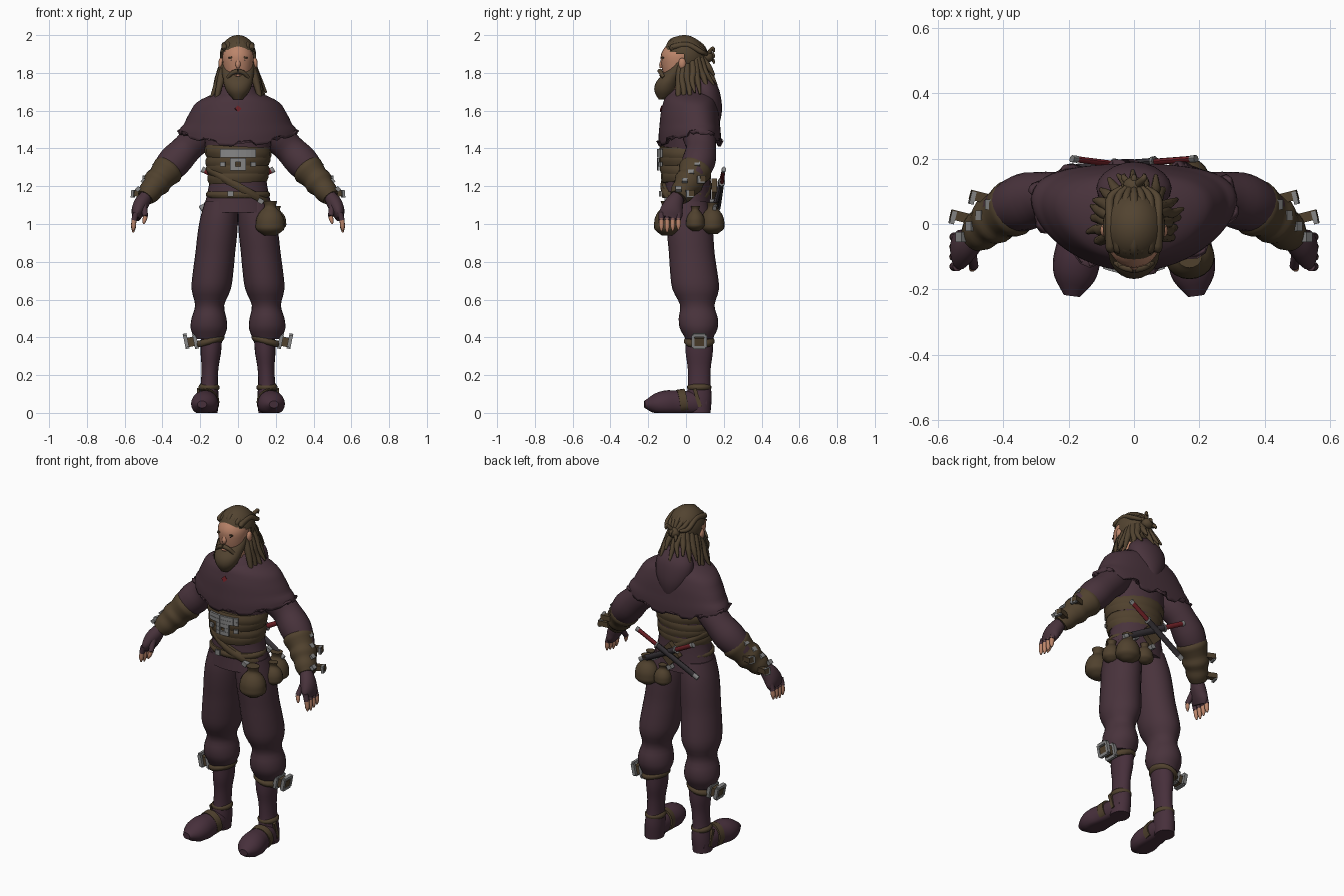
import bpy, bmesh, math, random
from mathutils import Vector, Matrix, Euler

random.seed(4)
cube = bpy.data.objects.get("Cube")
if cube:
    bpy.data.objects.remove(cube, do_unlink=True)


def material(name, *rgb):
    mat = bpy.data.materials.new(name)
    mat.use_nodes = True
    mat.diffuse_color = (*rgb, 1)
    mat.node_tree.nodes["Principled BSDF"].inputs["Base Color"].default_value = (*rgb, 1)
    return mat


cloth = material("plum cloth", .066, .033, .045)
boot = material("boot plum", .063, .029, .044)
leather = material("brown leather", .08, .053, .027)
hair = material("brown hair", .085, .057, .03)
skin = material("skin", .5, .235, .145)
steel = material("steel", .24, .24, .24)
red = material("dark red", .16, .015, .02)
dark = material("dark sheath", .035, .03, .035)


def finish(name, bm, mat, angle=50):
    bmesh.ops.recalc_face_normals(bm, faces=bm.faces)
    mesh = bpy.data.meshes.new(name)
    bm.to_mesh(mesh)
    bm.free()
    mesh.materials.append(mat)
    mesh.polygons.foreach_set("use_smooth", [True] * len(mesh.polygons))
    mesh.set_sharp_from_angle(angle=math.radians(angle))
    part = bpy.data.objects.new(name, mesh)
    bpy.context.collection.objects.link(part)
    return part


def spline(values, t):
    """Smooth curve through evenly spaced numbers or vectors."""
    last = len(values) - 1
    if not last:
        return values[0]
    ends = [2 * values[0] - values[1], *values, 2 * values[-1] - values[-2]]
    i = min(int(t * last), last - 1)
    f = t * last - i
    a, b, c, d = ends[i:i + 4]
    return b + ((c - a) * f + (2 * a - 5 * b + 4 * c - d) * f ** 2 + (3 * b - a - 3 * c + d) * f ** 3) / 2


def loft(name, mat, path, radii, depth=(1,), sides=20, steps=18, level=False, caps=True, warp=None, mirror=1):
    """Skin a path with ovals; radii and depth ratios are spread evenly along it."""
    path = [Vector((x * mirror, y, z)) for x, y, z in path]
    centers = [spline(path, i / steps) for i in range(steps + 1)]
    bm, loops = bmesh.new(), []
    for i, center in enumerate(centers):
        across, deep = Vector((1, 0, 0)), Vector((0, 1, 0))
        if not level:
            along = (centers[min(i + 1, steps)] - centers[max(i - 1, 0)]).normalized()
            across = (across - along * across.dot(along)).normalized()
            deep = along.cross(across)
        radius, ratio = spline(radii, i / steps), spline(depth, i / steps)
        loop = []
        for q in range(sides):
            turn = math.tau * q / sides
            co = center + radius * (across * math.cos(turn) + deep * ratio * math.sin(turn))
            loop.append(bm.verts.new(warp(co, q, i == steps) if warp else co))
        loops.append(loop)
    for low, high in zip(loops, loops[1:]):
        for q in range(sides):
            r = (q + 1) % sides
            bm.faces.new((low[q], low[r], high[r], high[q]))
    if caps:
        bm.faces.new(loops[0])
        bm.faces.new(loops[-1])
    return finish(name, bm, mat)


def ball(name, mat, place, size, keep=None, sides=12):
    bm = bmesh.new()
    bmesh.ops.create_uvsphere(bm, u_segments=sides, v_segments=sides, radius=1,
                              matrix=Matrix.LocRotScale(Vector(place), None, Vector(size)))
    if keep:
        gone = [face for face in bm.faces if not keep(face.calc_center_median())]
        bmesh.ops.delete(bm, geom=gone, context='FACES')
    return finish(name, bm, mat)


def box(name, mat, place, size, turn=(0, 0, 0)):
    bm = bmesh.new()
    bmesh.ops.create_cube(bm, size=1, matrix=Matrix.LocRotScale(Vector(place), Euler(turn), Vector(size)))
    return finish(name, bm, mat, 30)


def band(name, center, radius, depth, height, slope=0, mirror=1):
    """Leather strap around an upright body part."""
    x, y, z = center
    return loft(name, leather, [(x, y, z - height / 2), (x, y, z + height / 2)],
                [radius - .01, radius, radius, radius - .01], [depth], steps=3, level=True, mirror=mirror,
                warp=lambda co, q, end: co + Vector((0, 0, slope * (co.x - x * mirror))))


def buckle(name, place, reach, tilt):
    """Square frame of four bars, facing sideways."""
    frame = Euler((0, tilt, 0)).to_matrix()
    for i in range(4):
        turn = frame @ Euler((i * math.pi / 2, 0, 0)).to_matrix()
        spot = Vector(place) + turn @ Vector((0, reach, 0))
        box(f"{name}_bar_{i}", steel, spot, (.02, .016, 2 * reach), turn.to_euler())


# Torso and tunic skirt
loft("tunic", cloth, [(0, .01, 1.06), (0, .01, 1.7)], (.19, .165, .15, .16, .175, .18, .15, .08),
     (.68, .8, .73, .85), sides=28, level=True)


# Shoulder mantle with a notched hem that rises over the arms
def drape(co, q, end):
    out = abs(co.x) / .3
    low = max(0, min(1, 10 * (1.53 - co.z)))
    notch = .025 if end and q // 3 % 2 else 0
    return co + Vector((0, .05 * out ** 2, .06 * low * out ** 2 + notch))


mantle = loft("mantle", cloth, [(0, .02, 1.71), (0, .02, 1.41)], (.08, .21, .255, .285, .305, .315),
              (1, .66, .6, .56, .54, .52), sides=60, level=True, caps=False, warp=drape)
mantle.modifiers.new("thickness", 'SOLIDIFY').thickness = .015

# Cowl around the neck and the hood lying on the back
loft("cowl", cloth, [(0, .02, 1.64), (0, .03, 1.73)], (.15, .135, .11, .08), (.85, 1, 1), sides=24, level=True)
loft("hood", cloth, [(0, .14, 1.47), (0, .115, 1.65), (0, .09, 1.78)], (.01, .06, .1, .115, .105, .06),
     (1, .66, .65), level=True)
box("collar_mark", red, (0, -.127, 1.61), (.025, .012, .025), (-.3, .8, 0))

# Wide leather waist wrap in overlapping bands, and two belts
for i in range(4):
    band(f"waist_wrap_{i}", (0, 0, 1.25 + i * .043), .162 + i * .005, .82, .065, slope=(-1) ** i * .05)
band("belt", (0, 0, 1.155), .17, .77, .035)
band("slanted_belt", (0, 0, 1.2), .17, .8, .045, slope=-.55)
box("belt_buckle", steel, (-.04, -.137, 1.16), (.03, .01, .03))

# Steel mosaic on the belly: top row, broken edges and a square ring
for i in range(-3, 4):
    for j in range(6):
        ring = max(abs(i), abs(j - 2)) == 1
        edge = abs(i) == 3 and j > 1 and (i + j) % 3
        if j > 3 or ring or edge:
            x = i * .027
            box(f"belly_tile_{i}_{j}", steel, (x, -.148 + 2 * x * x, 1.27 + j * .023),
                (.027, .012, .022), (0, 0, 4 * x))

# Pouches hanging on the left hip
pouch_spots = ((.17, -.1, .076), (.2, .05, .055), (.16, .14, .07), (.05, .15, .05))
for i, (x, y, r) in enumerate(pouch_spots):
    z = 1.03
    loft(f"pouch_{i}", leather, [(x, y, z - r * 1.2), (x, y, z + r * 1.2)],
         [r * k for k in (.4, .95, 1, .95, .75, .4, .5)], (.9,), level=True)
    box(f"pouch_clasp_{i}", steel, (x - .05, y, z + r * 1.2), (.03, .03, .025), (0, .5, 0))

# Two crossed daggers behind the waist
dagger_parts = (("pommel", steel, .04, .016), ("grip", red, .32, .014), ("guard", steel, .34, .025),
                ("sheath", dark, .93, .018), ("tip", steel, 1, .016))
for side, name in ((1, "left"), (-1, "right")):
    top, bottom = Vector((.19 * side, .2, 1.29)), Vector((-.2 * side, .16 + .01 * side, 1.08))
    start = 0
    for part, mat, stop, width in dagger_parts:
        loft(f"{name}_dagger_{part}", mat, [top.lerp(bottom, start), top.lerp(bottom, stop)],
             [width, width], (.7,), sides=8, steps=1)
        start = stop
box("dagger_holder", leather, (0, .15, 1.17), (.1, .03, .1), (0, .8, 0))

for side, name in ((1, "left"), (-1, "right")):
    # Trousers gathered into puffs below the knee
    loft(f"{name}_trouser", cloth, [(.09, .01, 1.12), (.12, .03, .85), (.15, .06, .57), (.155, .07, .39)],
         (.085, .1, .105, .105, .107, .104, .077, .092, .096, .075), (1.2, 1.15, 1.18, .95),
         sides=24, steps=27, level=True, mirror=side)
    band(f"{name}_knee_strap", (.15, .07, .38), .078, 1.05, .035, slope=-.25 * side, mirror=side)
    box(f"{name}_strap_end", leather, (.255 * side, .07, .375), (.05, .05, .05), (0, .2 * side, 0))
    for x, part in ((.225, "clasp"), (.275, "buckle")):
        buckle(f"{name}_knee_{part}", (x * side, .07, .38), .033, .2 * side)

    # Soft boots with ankle straps
    loft(f"{name}_boot_shaft", boot, [(.14, .07, .4), (.16, .07, 0)], (.056, .054, .045, .045, .053, .052),
         (1.3, 1.35, 1.15), level=True, mirror=side)
    loft(f"{name}_foot", boot, [(.16, .11, .05), (.17, -.06, .05), (.19, -.22, .045)],
         (.04, .055, .06, .066, .072, .062, .025), (1.2, 1.05, .75), mirror=side,
         warp=lambda co, q, end: Vector((co.x, co.y, max(co.z, 0))))
    band(f"{name}_ankle_strap", (.154, .07, .135), .056, 1.15, .035, mirror=side)
    loft(f"{name}_instep_strap", leather, [(.17, -.04, .052), (.165, 0, .058)], (.067, .067), (1.06,),
         steps=1, mirror=side, warp=lambda co, q, end: Vector((co.x, co.y, max(co.z, .01))))
    box(f"{name}_side_strap", leather, (.21 * side, .06, .08), (.014, .02, .1), (.3, 0, 0))

    # Sleeves, bracers, bracer plates and strap ends
    loft(f"{name}_sleeve", cloth, [(.15, .05, 1.52), (.27, .08, 1.4), (.4, .04, 1.26), (.49, -.04, 1.14)],
         (.08, .085, .08, .088, .07, .05, .035), mirror=side)
    loft(f"{name}_bracer", leather, [(.35, .06, 1.31), (.42, .02, 1.23), (.49, -.04, 1.14)],
         (.07, .085, .078, .071, .075, .062, .06, .046), (1.05,), steps=21, mirror=side)
    for i in range(4):
        spot = Vector((.44, .06, 1.315)).lerp(Vector((.53, -.04, 1.185)), i / 3)
        box(f"{name}_bracer_plate_{i}", steel, (spot.x * side, spot.y, spot.z), (.025, .03, .02), (0, .8 * side, 0))
    for i, place in enumerate(((.46, .08, 1.235), (.52, .02, 1.16))):
        tilt = (0, -.1 * side, .25 * side)
        for part, mat, shift, size in (("tab", leather, 0, (.085, .03, .03)),
                                       ("clasp", steel, .035, (.014, .04, .04))):
            spot = Vector((place[0] + shift, *place[1:])) * Vector((side, 1, 1))
            box(f"{name}_bracer_{part}_{i}", mat, spot, size, tilt)

    # Fingerless gloves
    loft(f"{name}_glove", cloth, [(.48, -.04, 1.16), (.52, -.07, 1.09), (.54, -.085, 1.03)],
         (.03, .04, .036, .022), (1, 1.4, 2.4), mirror=side)
    for i in range(4):
        y, tip = -.13 + i * .03, .955 + .007 * abs(i - 1)
        loft(f"{name}_finger_cover_{i}", cloth, [(.54, y, 1.06), (.55, y, 1.02)], (.015,), sides=10, mirror=side)
        loft(f"{name}_finger_{i}", skin, [(.55, y, 1.03), (.555, y, tip)], (.013, .013, .012, .004),
             sides=10, steps=9, mirror=side)
    loft(f"{name}_thumb", cloth, [(.5, -.09, 1.1), (.49, -.13, 1.04)], (.018, .014), sides=10, mirror=side)
    loft(f"{name}_thumb_tip", skin, [(.49, -.13, 1.04), (.5, -.14, 1)], (.012, .011, .004), sides=10, mirror=side)

    # Facial features in pairs
    ball(f"{name}_ear", skin, (.09 * side, -.02, 1.85), (.014, .02, .03))
    ball(f"{name}_eye", dark, (.03 * side, -.118, 1.868), (.012, .008, .005))
    box(f"{name}_brow", hair, (.032 * side, -.12, 1.882), (.036, .012, .008), (0, .1 * side, -.25 * side))
    loft(f"{name}_moustache", hair, [(0, -.138, 1.81), (.03, -.132, 1.8), (.055, -.118, 1.775)], (.013, .01),
         sides=10, mirror=side)

# Head, nose and beard
loft("head", skin, [(0, 0, 1.66), (0, -.04, 1.78), (0, -.04, 1.97)], (.055, .055, .055, .068, .079, .081, .04),
     (1.1,), sides=24, level=True)
loft("nose", skin, [(0, -.119, 1.885), (0, -.132, 1.825)], (.009, .011, .014, .007), sides=12, level=True)
loft("beard", hair, [(0, -.12, 1.66), (0, -.1, 1.74), (0, -.06, 1.8), (0, -.035, 1.86)],
     (.025, .06, .075, .08, .085, .086, .084), (1, .85, .7, .35), level=True)
ball("lower_lip", skin, (0, -.134, 1.787), (.018, .008, .006))

# Swept back hair, open at the face and cut away around the ears
ball("hair_cap", hair, (0, -.01, 1.89), (.096, .11, .11), sides=32,
     keep=lambda c: c.y > 0 or c.z > 1.89 - .3 * c.y)
for i in range(-3, 4):
    x, sink = i * .024, abs(i) * .011
    loft(f"swept_lock_{i}", hair, [(x, sink - .1, 1.925), (x, -.07, 1.97 - sink), (x, .01, 1.98 - sink),
                                   (x, .08, 1.945 - sink), (x / 2, .11, 1.9)], (.012, .016, .014, .01), sides=8)
ball("hair_knot", hair, (0, .115, 1.885), (.035, .03, .03))
for i in range(3):
    x, z = .03 * (i - 1), 1.87 + .03 * i
    loft(f"knot_tuft_{i}", hair, [(0, .11, 1.885), (x, .14, z), (x, .15, z - .02)], (.014, .005), sides=8)

# Long locks falling behind the ears, over the shoulders and the hood
for i in range(-8, 9):
    turn = math.radians(14 * i)
    back = max(0, math.cos(turn))
    tip = 1.63 + .12 * back + random.uniform(-.02, .04)
    start = 1.84 + .06 * back
    spread = random.uniform(.13, .15) + .02 * back
    path = []
    for reach, fall in ((.08, 0), (.1, .35), (.115 + .01 * back, .6), (spread, 1)):
        sway = turn + random.uniform(-.08, .08)
        path.append((reach * math.sin(sway), reach * math.cos(sway), start + (tip - start) * fall))
    loft(f"long_lock_{i}", hair, path, (.016, .02, .018, .014, .006), sides=8)
